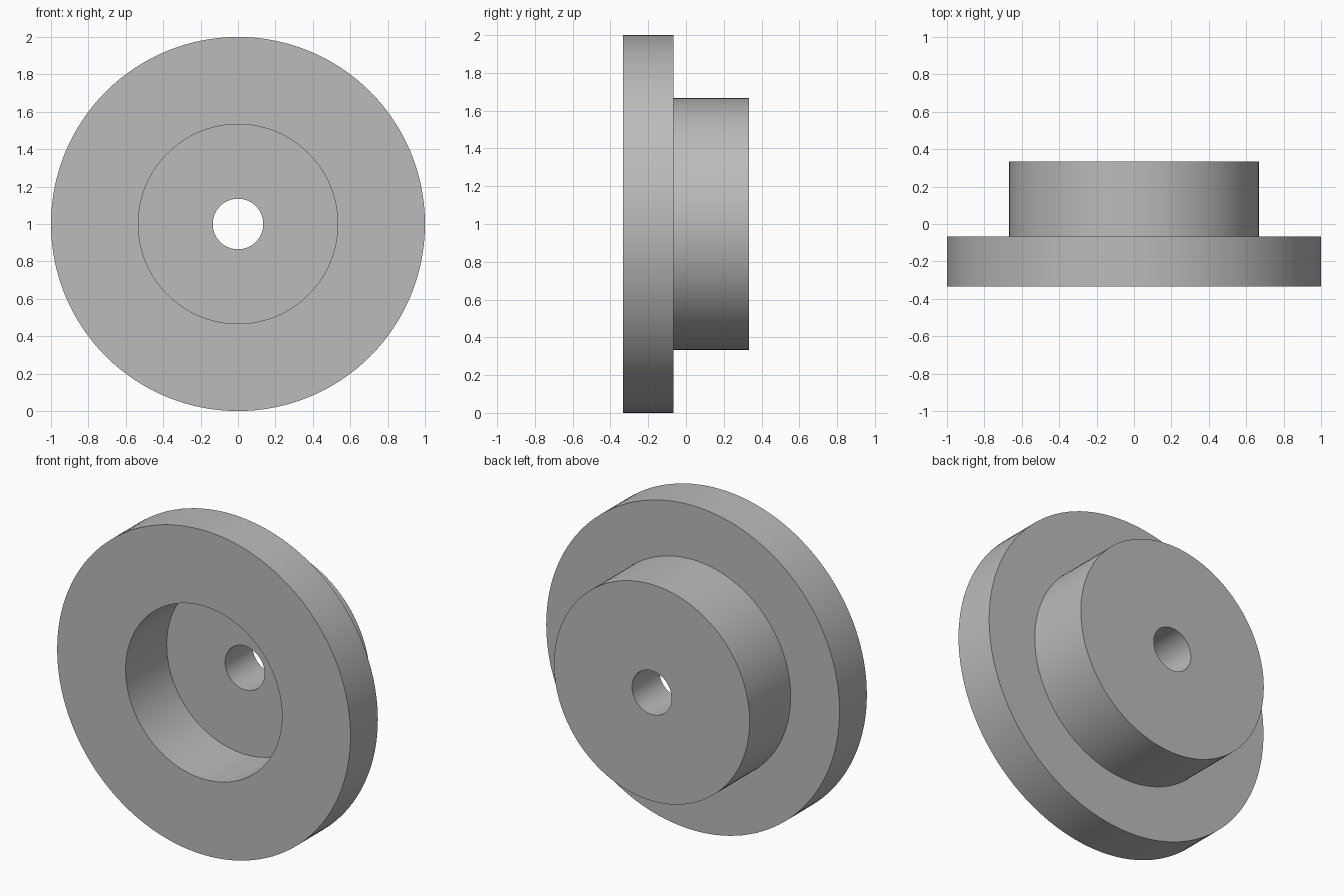
import bpy, bmesh, math
from mathutils import Matrix, Vector

cube = bpy.data.objects.get("Cube")
if cube:
    bpy.data.objects.remove(cube, do_unlink=True)

# Plain grey material
grey = bpy.data.materials.new("plain grey")
grey.use_nodes = True
colour = (0.5, 0.5, 0.5, 1)
grey.diffuse_color = colour
grey.node_tree.nodes["Principled BSDF"].inputs["Base Color"].default_value = colour

# Dimensions
FLANGE_R, HUB_R, RECESS_R, BORE_R = 1.0, 0.667, 0.533, 0.135
FRONT, SHOULDER, FLOOR, BACK = -0.333, -0.067, 0.067, 0.333
SEGMENTS = 128


def lathe(name, profile, material):
    """Turn a closed (radius, y) profile about the y axis, at height 1."""
    bm = bmesh.new()
    verts = [bm.verts.new((r, y, 0)) for r, y in profile]
    edges = [bm.edges.new((v, verts[i - 1])) for i, v in enumerate(verts)]
    bmesh.ops.spin(bm, geom=verts + edges, cent=(0, 0, 0), axis=(0, 1, 0),
                   angle=math.tau, steps=SEGMENTS, use_merge=True)
    bmesh.ops.remove_doubles(bm, verts=bm.verts, dist=1e-5)
    bmesh.ops.recalc_face_normals(bm, faces=bm.faces)
    bmesh.ops.translate(bm, verts=bm.verts, vec=(0, 0, FLANGE_R))
    mesh = bpy.data.meshes.new(name)
    bm.to_mesh(mesh)
    bm.free()
    mesh.materials.append(material)
    obj = bpy.data.objects.new(name, mesh)
    bpy.context.collection.objects.link(obj)
    bpy.ops.object.select_all(action="DESELECT")
    obj.select_set(True)
    bpy.context.view_layer.objects.active = obj
    bpy.ops.object.shade_smooth_by_angle(angle=math.radians(30))
    return obj


# Flange with stepped hub, front recess and through bore
lathe("flanged_hub", [
    (RECESS_R, FRONT), (FLANGE_R, FRONT), (FLANGE_R, SHOULDER),
    (HUB_R, SHOULDER), (HUB_R, BACK), (BORE_R, BACK),
    (BORE_R, FLOOR), (RECESS_R, FLOOR),
], grey)
